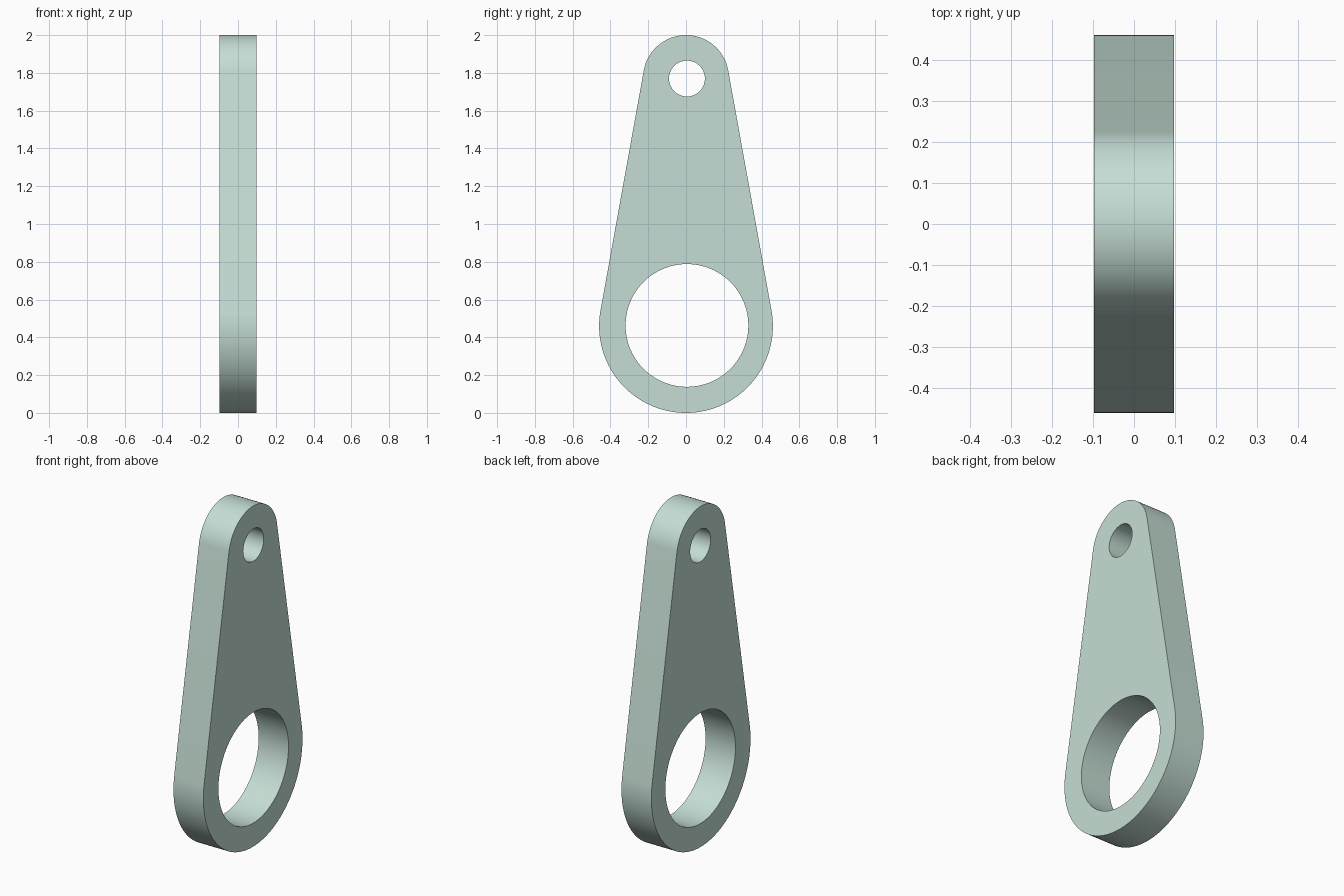
import bpy, bmesh, math

if "Cube" in bpy.data.objects:
    bpy.data.objects.remove(bpy.data.objects["Cube"])

HALF_T = 0.097                 # half plate thickness along x
LOW_Z, LOW_R = 0.46, 0.46      # large lower end
TOP_Z, TOP_R = 1.773, 0.227    # small upper end


def arc(cy, cz, r, a0, a1, n):
    """n + 1 points along an arc in the y-z plane."""
    return [(cy + r * math.cos(a0 + (a1 - a0) * i / n),
             cz + r * math.sin(a0 + (a1 - a0) * i / n)) for i in range(n + 1)]


# Outline: two arcs joined by their common tangents
t = math.asin((LOW_R - TOP_R) / (TOP_Z - LOW_Z))
outline = (arc(0, TOP_Z, TOP_R, t, math.pi - t, 48)
           + arc(0, LOW_Z, LOW_R, math.pi - t, 2 * math.pi + t, 80))

# Bearing hole and pin hole
big_hole = arc(0.005, 0.463, 0.325, 0, 2 * math.pi, 96)[:-1]
pin_hole = arc(0.005, 1.77, 0.095, 0, 2 * math.pi, 64)[:-1]

# Fill the profile, then extrude it into a plate
bm = bmesh.new()
edges = []
for loop in (outline, big_hole, pin_hole):
    vs = [bm.verts.new((-HALF_T, y, z)) for y, z in loop]
    edges += [bm.edges.new((a, b)) for a, b in zip(vs, vs[1:] + vs[:1])]
bmesh.ops.triangle_fill(bm, edges=edges, use_beauty=True, normal=(-1, 0, 0))
ext = bmesh.ops.extrude_face_region(bm, geom=bm.faces[:], use_keep_orig=True)
bmesh.ops.translate(bm, vec=(2 * HALF_T, 0, 0),
                    verts=[g for g in ext["geom"] if isinstance(g, bmesh.types.BMVert)])
bmesh.ops.recalc_face_normals(bm, faces=bm.faces[:])

mesh = bpy.data.meshes.new("link_plate")
bm.to_mesh(mesh)
bm.free()
plate = bpy.data.objects.new("link_plate", mesh)
bpy.context.collection.objects.link(plate)

# Smooth rims, sharp plate edges
bpy.context.view_layer.objects.active = plate
plate.select_set(True)
bpy.ops.object.shade_smooth_by_angle(angle=math.radians(30))

# Pale green finish
mat = bpy.data.materials.new("pale_green")
mat.diffuse_color = (0.56, 0.73, 0.66, 1)
mat.use_nodes = True
mat.node_tree.nodes["Principled BSDF"].inputs["Base Color"].default_value = mat.diffuse_color
mesh.materials.append(mat)
